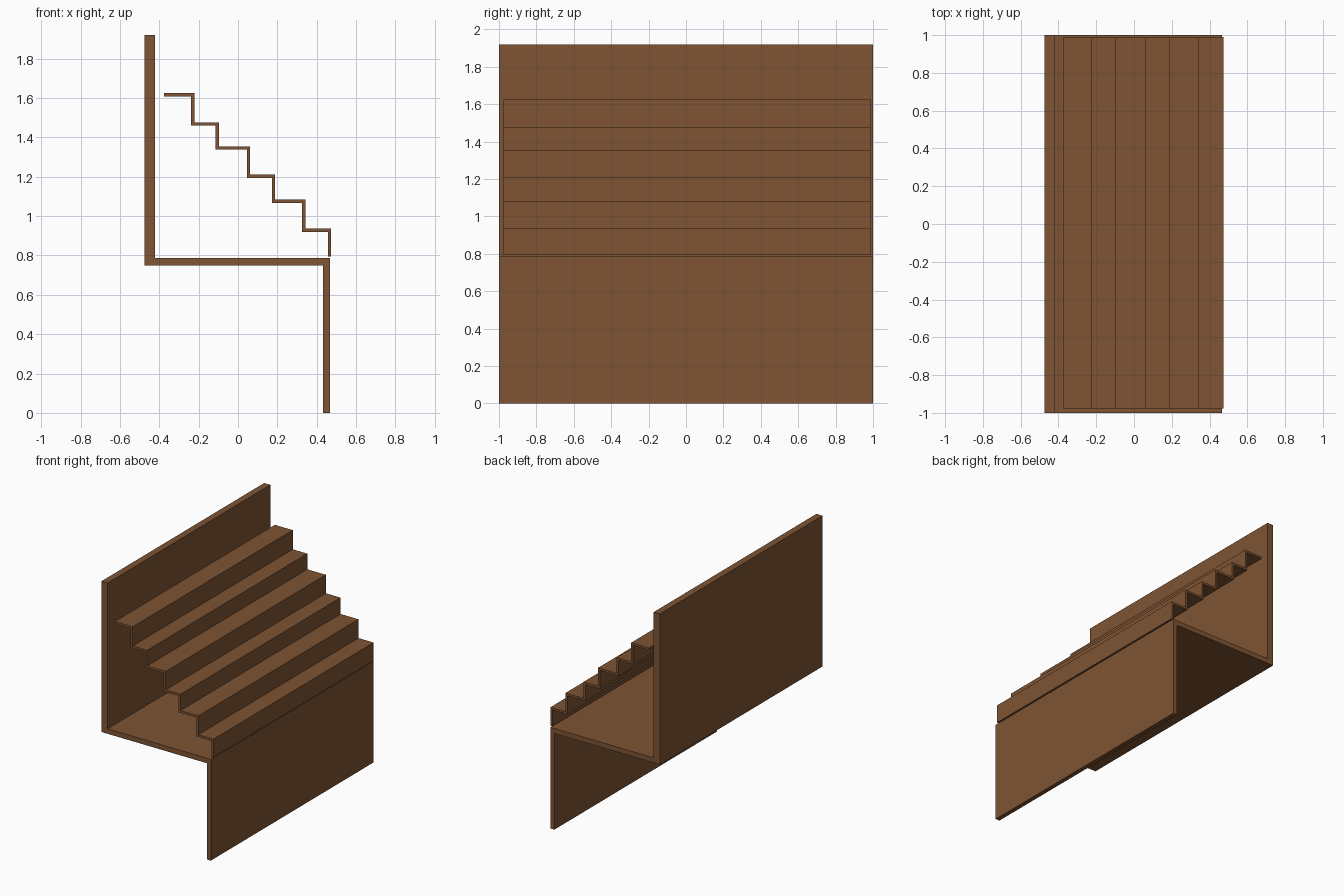
import bpy, bmesh

if "Cube" in bpy.data.objects:
    bpy.data.objects.remove(bpy.data.objects["Cube"])

wood = bpy.data.materials.new("brown_wood")
wood.diffuse_color = (0.21, 0.088, 0.034, 1)
wood.use_nodes = True
wood.node_tree.nodes["Principled BSDF"].inputs["Base Color"].default_value = wood.diffuse_color


def extrude_profile(name, profile, y0, y1):
    """Solid made by sweeping an (x, z) outline along y."""
    bm = bmesh.new()
    face = bm.faces.new([bm.verts.new((x, y0, z)) for x, z in profile])
    geom = bmesh.ops.extrude_face_region(bm, geom=[face])["geom"]
    moved = [v for v in geom if isinstance(v, bmesh.types.BMVert)]
    bmesh.ops.translate(bm, verts=moved, vec=(0, y1 - y0, 0))
    bmesh.ops.recalc_face_normals(bm, faces=bm.faces)
    mesh = bpy.data.meshes.new(name)
    bm.to_mesh(mesh)
    bm.free()
    mesh.materials.append(wood)
    obj = bpy.data.objects.new(name, mesh)
    bpy.context.collection.objects.link(obj)
    return obj


# Support frame: tall back wall, horizontal shelf, front wall
back, inner, front = -0.475, -0.422, 0.467
shelf_low, shelf_top = 0.748, 0.787
extrude_profile("support_frame", [
    (back, shelf_low), (0.432, shelf_low), (0.432, 0), (front, 0),
    (front, shelf_top), (inner, shelf_top), (inner, 1.92), (back, 1.92),
], -1, 1)

# Stepped sheet: (nose x, tread top z) for each step, from the top down
steps = [(-0.222, 1.625), (-0.097, 1.476), (0.062, 1.354),
         (0.189, 1.21), (0.343, 1.083), (0.473, 0.937)]
thick = 0.017
upper, lower = [], []
x = -0.376
for nose, z in steps:
    upper += [(x, z), (nose, z)]
    lower += [(x - (thick if lower else 0), z - thick),
              (nose - thick, z - thick)]
    x = nose
upper.append((x, 0.794))
lower.append((x - thick, 0.794))
extrude_profile("stair_steps", upper + lower[::-1], -0.977, 0.99)
